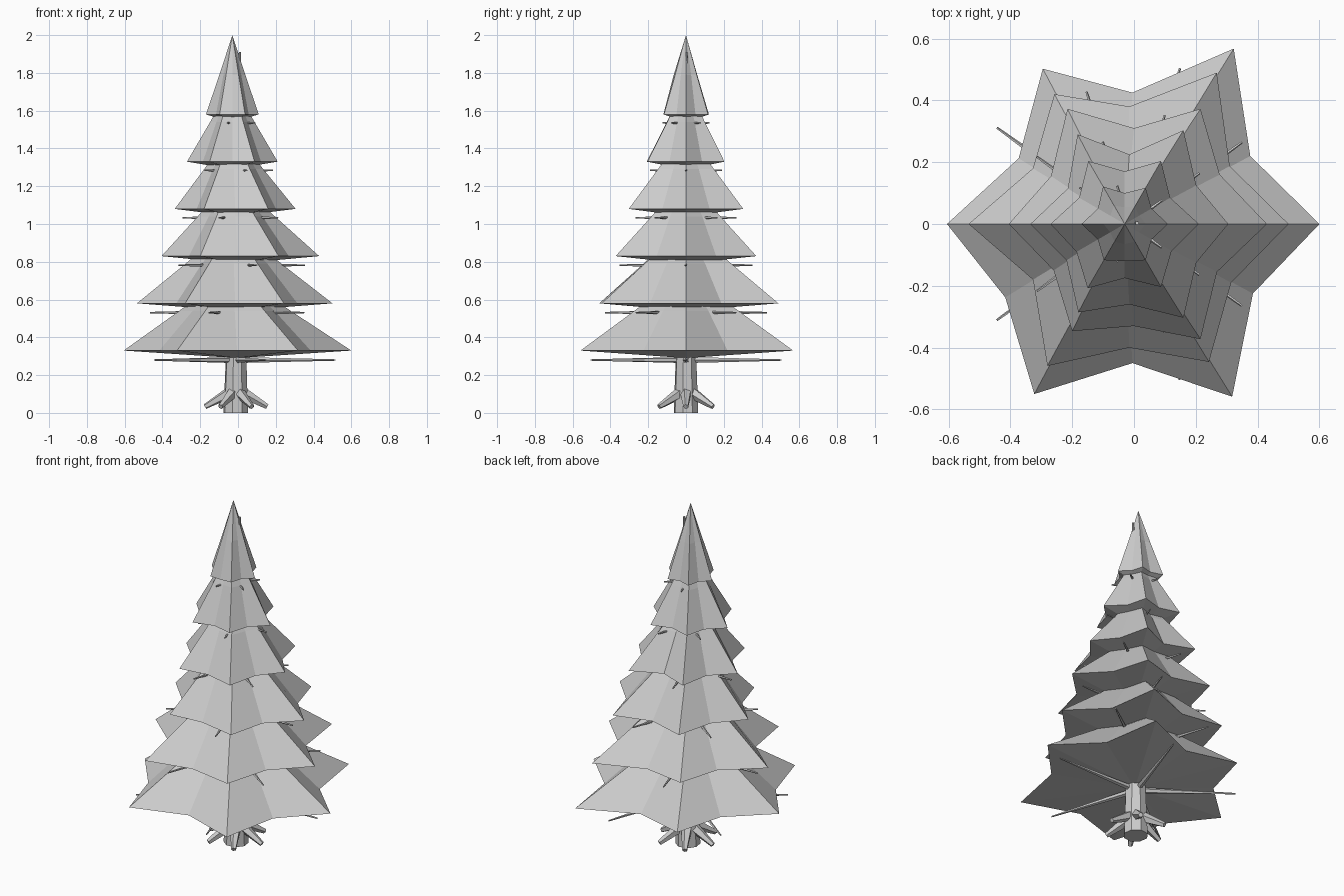
import bpy, bmesh, math
from mathutils import Vector

if "Cube" in bpy.data.objects:
    bpy.data.objects.remove(bpy.data.objects["Cube"])

grey = bpy.data.materials.new("light_grey")
grey.diffuse_color = (0.6, 0.6, 0.6, 1)
grey.use_nodes = True
grey.node_tree.nodes["Principled BSDF"].inputs["Base Color"].default_value = grey.diffuse_color


def finish(name, bm):
    bmesh.ops.recalc_face_normals(bm, faces=bm.faces)
    me = bpy.data.meshes.new(name)
    bm.to_mesh(me)
    bm.free()
    me.materials.append(grey)
    ob = bpy.data.objects.new(name, me)
    bpy.context.collection.objects.link(ob)
    return ob


def bridge(bm, a, b):
    n = len(a)
    for i in range(n):
        bm.faces.new((a[i], a[(i + 1) % n], b[(i + 1) % n], b[i]))


def tube(name, points, radii, sides):
    """Faceted tapering tube along a nearly straight path."""
    bm = bmesh.new()
    pts = [Vector(p) for p in points]
    q = (pts[-1] - pts[0]).to_track_quat('Z', 'Y')
    rings = []
    for p, r in zip(pts, radii):
        rings.append([bm.verts.new(p + q @ Vector((r * math.cos(a), r * math.sin(a), 0)))
                      for a in (2 * math.pi * (i + 0.5) / sides for i in range(sides))])
    for a, b in zip(rings, rings[1:]):
        bridge(bm, a, b)
    bm.faces.new(rings[0])
    bm.faces.new(rings[-1])
    return finish(name, bm)


def tier(name, z, cx, tips, valleys):
    """Six-pointed star skirt rising to a point, with a shallow underside."""
    bm = bmesh.new()
    apex_x, h = -0.03, 0.42

    def ring(t, tip_f, valley_f):
        x0 = cx + (apex_x - cx) * t
        out = []
        for i in range(12):
            r = tips[i // 2] * tip_f if i % 2 == 0 else valleys[i // 2] * valley_f
            a = math.radians(30 * i)
            out.append(bm.verts.new((x0 + r * math.cos(a), r * math.sin(a), z + h * t)))
        return out

    edge, mid = ring(0, 1, 1), ring(0.5, 0.49, 0.54)
    bridge(bm, edge, mid)
    top = bm.verts.new((apex_x, 0, z + h))
    under = bm.verts.new((cx, 0, z - 0.04))
    for i in range(12):
        j = (i + 1) % 12
        bm.faces.new((mid[i], mid[j], top))
        bm.faces.new((edge[j], edge[i], under))
    return finish(name, bm)


# Foliage: edge height, centre x, tip radii, valley radii (from +x, anticlockwise)
tiers = [
    (0.33, -0.005, (.605, .655, .58, .60, .635, .645), (.44, .425, .425, .475, .45, .45)),
    (0.58, -0.015, (.515, .565, .485, .52, .53, .515), (.375, .38, .36, .36, .40, .38)),
    (0.83, 0.0, (.43, .43, .43, .405, .40, .43), (.32, .31, .31, .30, .33, .31)),
    (1.08, -0.015, (.32, .35, .335, .32, .33, .35), (.25, .225, .23, .235, .26, .25)),
    (1.33, -0.03, (.24, .235, .235, .24, .24, .235), (.17, .17, .17, .18, .175, .175)),
    (1.58, -0.03, (.14, .135, .14, .14, .135, .135), (.10, .10, .10, .10, .12, .10)),
]
for k, data in enumerate(tiers):
    tier(f"foliage_tier_{k + 1}", *data)

# Trunk, running up inside the foliage
tube("trunk", [(-0.012, 0, 0), (-0.01, 0, 0.3), (-0.02, 0, 1.0), (0.01, 0.003, 1.91)],
     [0.067, 0.056, 0.035, 0.006], 8)

# Roots
for i in range(6):
    a = math.radians(60 * i)
    c, s = math.cos(a), math.sin(a)
    tube(f"root_{i + 1}",
         [(-0.01 + r * c, r * s, z) for r, z in ((0.03, 0.11), (0.165, 0.033))],
         [0.032, 0.014], 5)

# Thin bare branches below each tier, five per level
for k, reach in enumerate((0.53, 0.45, 0.37, 0.28, 0.2, 0.13)):
    z = 0.28 + 0.251 * k
    for i in range(5):
        a = math.radians(72 * i + (36 if k % 2 else 0))
        c, s = math.cos(a), math.sin(a)
        tube(f"branch_{k + 1}_{i + 1}",
             [(-0.015, 0, z), (-0.015 + reach * c, reach * s, z)],
             [0.017 - 0.0015 * k, 0.004], 5)
